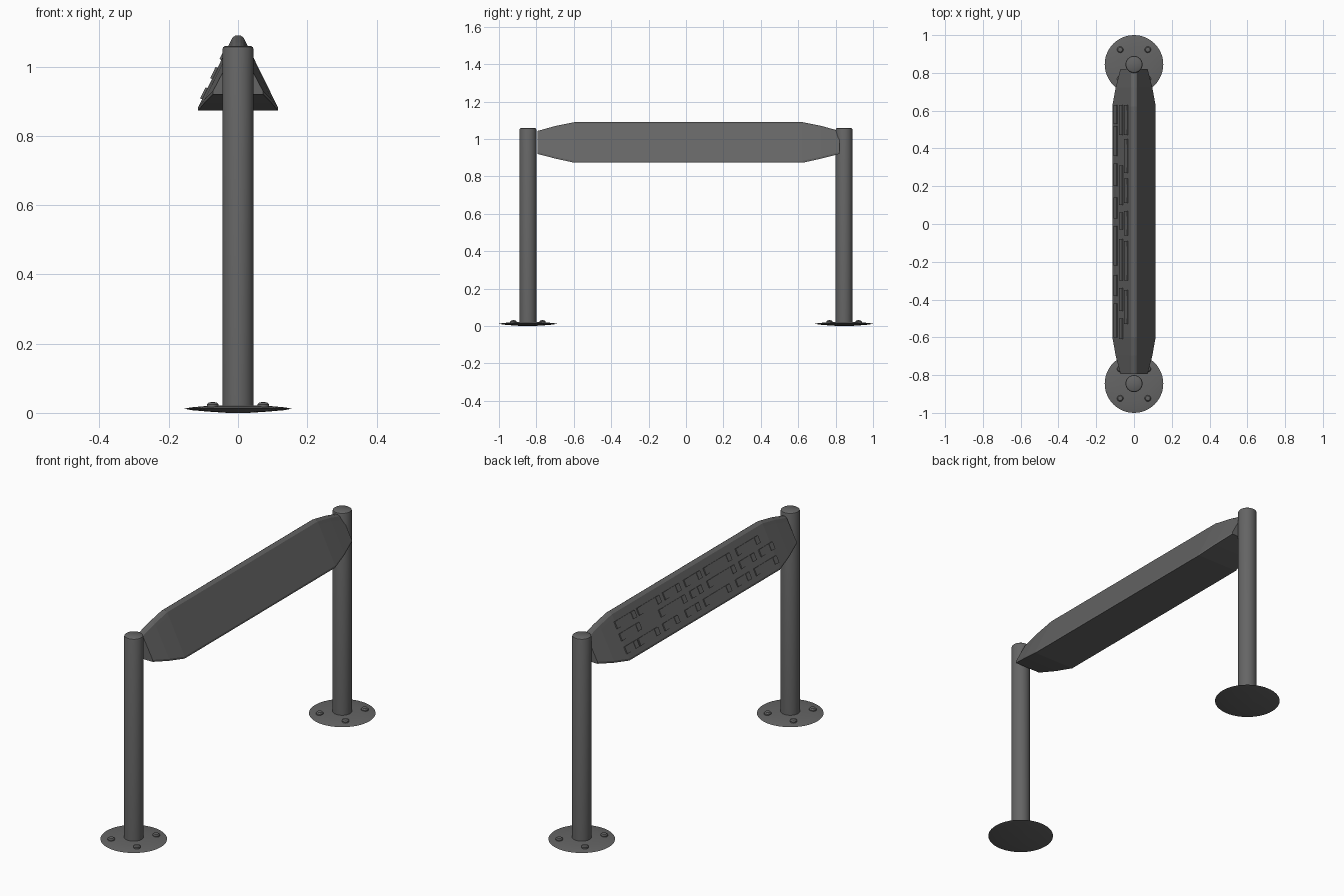
import bpy, bmesh, math
from mathutils import Matrix, Vector

cube = bpy.data.objects.get("Cube")
if cube:
    bpy.data.objects.remove(cube, do_unlink=True)

grey = bpy.data.materials.new("dark grey metal")
grey.use_nodes = True
grey.diffuse_color = (0.13, 0.13, 0.13, 1)
grey.node_tree.nodes["Principled BSDF"].inputs["Base Color"].default_value = (0.13, 0.13, 0.13, 1)


def finish(name, bm, smooth=False):
    bmesh.ops.recalc_face_normals(bm, faces=bm.faces)
    mesh = bpy.data.meshes.new(name)
    bm.to_mesh(mesh)
    bm.free()
    mesh.materials.append(grey)
    obj = bpy.data.objects.new(name, mesh)
    bpy.context.collection.objects.link(obj)
    if smooth:
        bpy.ops.object.select_all(action='DESELECT')
        obj.select_set(True)
        bpy.context.view_layer.objects.active = obj
        bpy.ops.object.shade_smooth_by_angle(angle=math.radians(35))
    return obj


def loft(bm, rings):
    """Skin closed rings of points and cap both ends."""
    loops = [[bm.verts.new(p) for p in ring] for ring in rings]
    n = len(loops[0])
    for a, b in zip(loops, loops[1:]):
        for i in range(n):
            bm.faces.new((a[i], a[(i + 1) % n], b[(i + 1) % n], b[i]))
    bm.faces.new(loops[0])
    bm.faces.new(loops[-1])


def turned(name, profile, x, y, sides):
    """Round part about a vertical axis from (radius, height) pairs."""
    bm = bmesh.new()
    steps = [2 * math.pi * i / sides for i in range(sides)]
    loft(bm, [[(x + r * math.cos(a), y + r * math.sin(a), z) for a in steps]
              for r, z in profile])
    return finish(name, bm, True)


# Posts, domed base plates and bolts
for end, y in (("front", -0.845), ("back", 0.845)):
    turned(end + "_post", [(0.045, 0.015), (0.045, 1.05), (0.043, 1.056), (0.037, 1.06)], 0, y, 32)
    turned(end + "_base_plate", [(0.03, 0.0), (0.09, 0.004), (0.135, 0.008), (0.155, 0.012),
                                 (0.135, 0.016), (0.09, 0.02), (0.03, 0.022)], 0, y, 48)
    for sx in (-1, 1):
        for sy in (-1, 1):
            turned(end + "_bolt", [(0.017, 0.014), (0.017, 0.024), (0.012, 0.03), (0.004, 0.031)],
                   sx * 0.073, y + sy * 0.078, 12)

# Triangular panel with tapered ends
stations = [(0.61, 0.115, 0.873, 1.09), (0.71, 0.097, 0.895, 1.07), (0.807, 0.072, 0.92, 1.043)]
rings = []
for sign, group in ((-1, stations[::-1]), (1, stations)):
    for y, w, low, high in group:
        half = [(w, low), (w, low + 0.01), (0.024, high - 0.022), (0.016, high - 0.006), (0.007, high)]
        outline = half + [(-x, z) for x, z in reversed(half)]
        rings.append([(x, 0.013 + sign * y, z) for x, z in outline])
bm = bmesh.new()
loft(bm, rings)
finish("panel", bm)

# Raised tactile bars on one sloping face: (start, length) along each row
rows = [
    (0.040, [(0.63, 0.16), (0.45, 0.18), (0.24, 0.13), (0.07, 0.13), (-0.09, 0.21), (-0.35, 0.18)]),
    (0.067, [(0.63, 0.16), (0.31, 0.21), (0.06, 0.09), (-0.08, 0.22), (-0.34, 0.12), (-0.5, 0.11)]),
    (0.096, [(0.63, 0.10), (0.52, 0.16), (0.32, 0.12), (0.14, 0.11), (-0.01, 0.21), (-0.27, 0.11),
             (-0.42, 0.18)]),
]
up = Vector((0.091, 0, 0.185)).normalized()
along = Vector((0, 1, 0))
out = Vector((-up.z, 0, up.x))


def block(bm, centre, length, height, depth):
    axes = Matrix((along * length, up * height, out * depth)).transposed().to_4x4()
    bmesh.ops.create_cube(bm, size=1, matrix=Matrix.Translation(centre) @ axes)


bm = bmesh.new()
for x, bars in rows:
    z = 0.883 + (0.115 - x) * up.z / up.x
    for start, length in bars:
        centre = Vector((-x, start - length / 2, z))
        block(bm, centre, length, 0.036, 0.008)
        for side in (-1, 1):
            tab = centre + along * side * (length / 2 - 0.015)
            block(bm, tab, 0.03, 0.036, 0.012)
finish("tactile_bars", bm)
